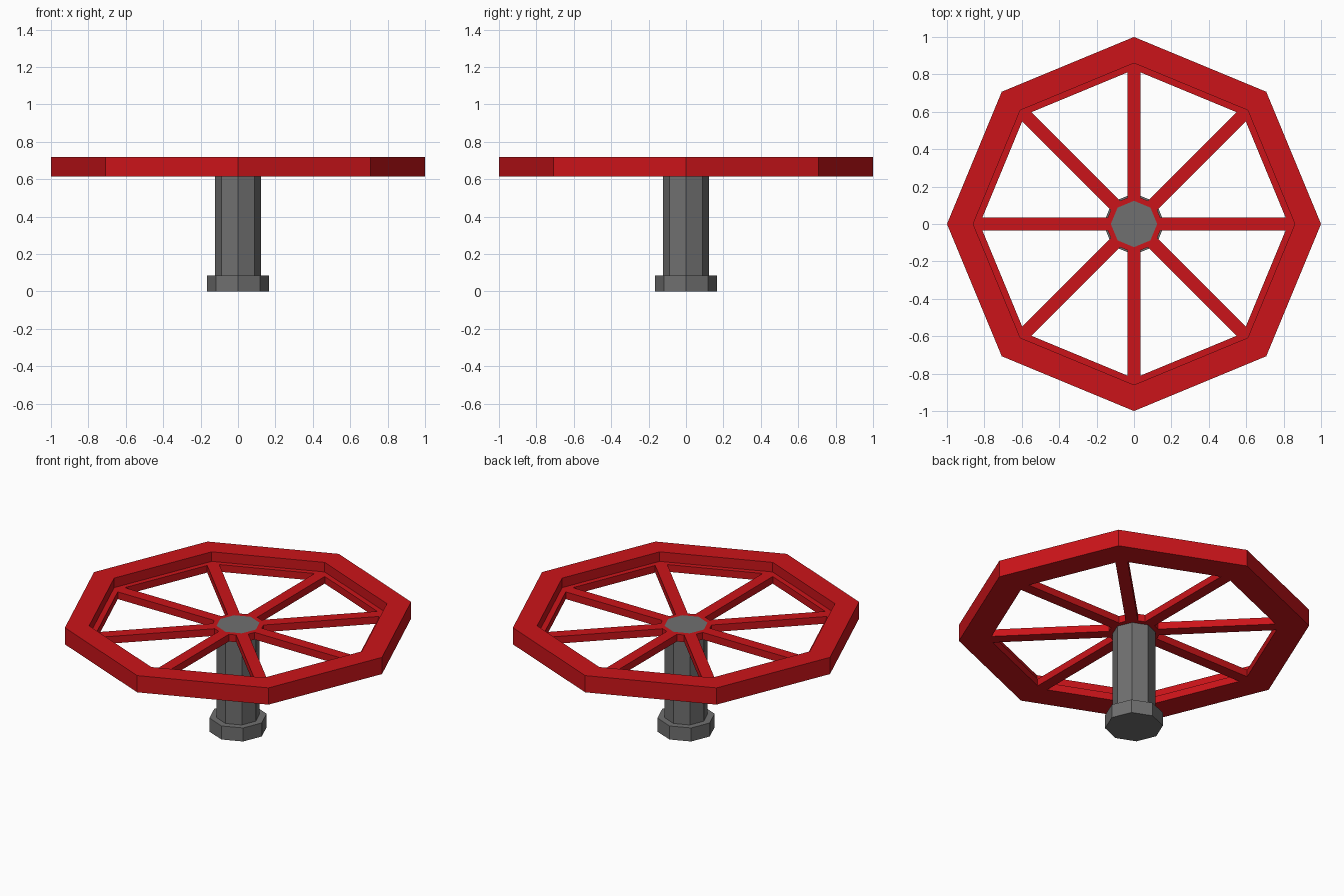
import bpy, bmesh
from math import pi, tan, cos, sin

if "Cube" in bpy.data.objects:
    bpy.data.objects.remove(bpy.data.objects["Cube"])

SIDES = 8
BOTTOM, LEDGE, TOP = 0.615, 0.66, 0.72
HUB_R, OPEN_R, POST_R = 0.155, 0.825, 0.124


def material(name, color):
    mat = bpy.data.materials.new(name)
    mat.diffuse_color = (*color, 1)
    mat.use_nodes = True
    mat.node_tree.nodes["Principled BSDF"].inputs["Base Color"].default_value = mat.diffuse_color
    return mat


RED = material("red_paint", (0.6, 0.007, 0.01))
GREY = material("dark_metal", (0.16, 0.16, 0.16))


def finish(name, bm, mat):
    bmesh.ops.recalc_face_normals(bm, faces=bm.faces)
    mesh = bpy.data.meshes.new(name)
    bm.to_mesh(mesh)
    bm.free()
    mesh.materials.append(mat)
    obj = bpy.data.objects.new(name, mesh)
    bpy.context.collection.objects.link(obj)
    return obj


def revolve(name, profile, mat, closed):
    """Revolve (radius, z) points into an octagon; open profiles get end caps."""
    bm = bmesh.new()
    rings = []
    for r, z in profile:
        angles = [2 * pi * i / SIDES for i in range(SIDES)]
        rings.append([bm.verts.new((r * cos(a), r * sin(a), z)) for a in angles])
    pairs = list(zip(rings, rings[1:]))
    if closed:
        pairs.append((rings[-1], rings[0]))
    else:
        bm.faces.new(rings[0])
        bm.faces.new(rings[-1])
    for a, b in pairs:
        for i in range(SIDES):
            j = (i + 1) % SIDES
            bm.faces.new((a[i], a[j], b[j], b[i]))
    return finish(name, bm, mat)


# Rim with a recessed inner ledge
revolve("rim", [(1, BOTTOM), (1, TOP), (0.86, TOP), (0.86, LEDGE),
                (OPEN_R, LEDGE), (OPEN_R, BOTTOM)], RED, True)

# Hub collar around the post
revolve("hub_collar", [(HUB_R, BOTTOM), (HUB_R, LEDGE),
                       (POST_R, LEDGE), (POST_R, BOTTOM)], RED, True)

# Stem with its wider foot
revolve("stem", [(0.165, 0), (0.165, 0.085), (POST_R, 0.085), (POST_R, LEDGE)], GREY, False)

# Spokes, with ends cut to fit the octagon corners
w = 0.035
cut = w * tan(pi / 8)
outline = [(HUB_R, 0), (HUB_R - cut, -w), (OPEN_R - cut, -w),
           (OPEN_R, 0), (OPEN_R - cut, w), (HUB_R - cut, w)]
for k in range(SIDES):
    bm = bmesh.new()
    face = bm.faces.new([bm.verts.new((x, y, BOTTOM)) for x, y in outline])
    ext = bmesh.ops.extrude_face_region(bm, geom=[face], use_keep_orig=True)
    top = [v for v in ext["geom"] if isinstance(v, bmesh.types.BMVert)]
    bmesh.ops.translate(bm, verts=top, vec=(0, 0, LEDGE - BOTTOM))
    spoke = finish(f"spoke_{k + 1}", bm, RED)
    spoke.rotation_euler.z = 2 * pi * k / SIDES
